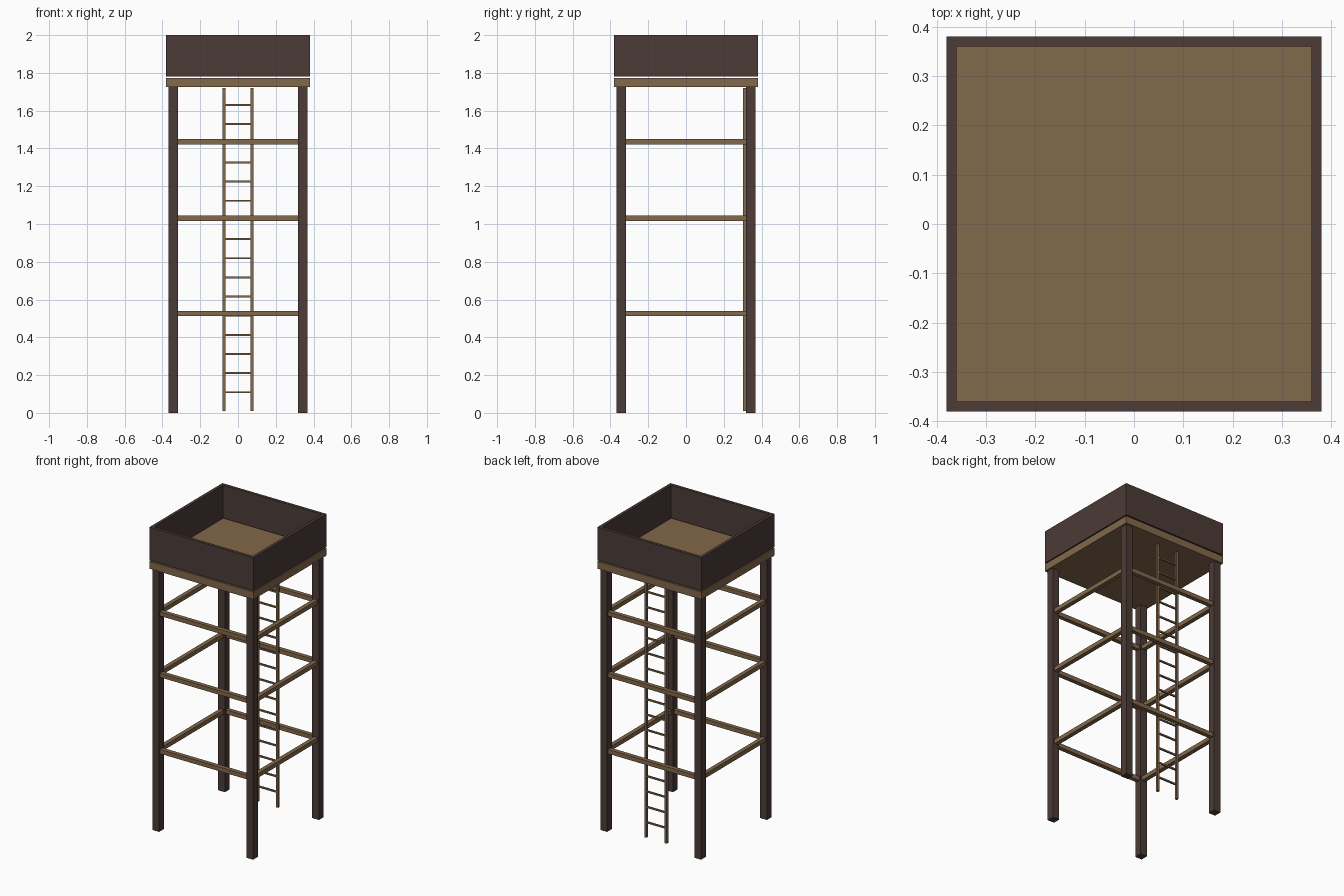
import bpy

default = bpy.data.objects.get("Cube")
if default:
    bpy.data.objects.remove(default, do_unlink=True)


def make_material(name, rgb):
    mat = bpy.data.materials.new(name)
    mat.use_nodes = True
    colour = (*rgb, 1.0)
    mat.diffuse_color = colour
    bsdf = next(n for n in mat.node_tree.nodes if n.type == "BSDF_PRINCIPLED")
    bsdf.inputs["Base Color"].default_value = colour
    return mat


dark_wood = make_material("dark brown wood", (0.072, 0.044, 0.037))
light_wood = make_material("light brown wood", (0.225, 0.140, 0.070))


def box(name, low, high, mat):
    """Axis-aligned box between two corners."""
    bpy.ops.mesh.primitive_cube_add(size=1)
    obj = bpy.context.object
    obj.name = obj.data.name = name
    for v in obj.data.vertices:
        v.co = [h if c > 0 else l for c, l, h in zip(v.co, low, high)]
    obj.data.materials.append(mat)
    return obj


HALF = 0.38           # half width of the platform
FLOOR_BOTTOM, FLOOR_TOP = 1.725, 1.774
WALL_BOTTOM, TOP = 1.781, 2.0
WALL = 0.02
LEG, LEG_HALF = 0.343, 0.0245
INNER = LEG - LEG_HALF
BEAM_HALF = 0.014

# Four square legs
for sx in (-1, 1):
    for sy in (-1, 1):
        side = ("front" if sy < 0 else "back") + ("_left" if sx > 0 else "_right")
        x, y = sx * LEG, sy * LEG
        box(side + "_leg", (x - LEG_HALF, y - LEG_HALF, 0),
            (x + LEG_HALF, y + LEG_HALF, FLOOR_BOTTOM), dark_wood)

# Horizontal braces on all four sides, at three levels
for level, z in enumerate((0.526, 1.03, 1.435), 1):
    z0, z1 = z - BEAM_HALF, z + BEAM_HALF
    for s in (-1, 1):
        a, b = s * LEG - BEAM_HALF, s * LEG + BEAM_HALF
        box(f"{'front' if s < 0 else 'back'}_brace_{level}",
            (-INNER, a, z0), (INNER, b, z1), light_wood)
        box(f"{'right' if s < 0 else 'left'}_brace_{level}",
            (a, -INNER, z0), (b, INNER, z1), light_wood)

# Platform floor
box("platform_floor", (-HALF, -HALF, FLOOR_BOTTOM), (HALF, HALF, FLOOR_TOP), light_wood)

# Parapet walls, raised slightly above the floor
IN = HALF - WALL
for s in (-1, 1):
    a, b = sorted((s * HALF, s * IN))
    box(f"{'front' if s < 0 else 'back'}_wall",
        (-HALF, a, WALL_BOTTOM), (HALF, b, TOP), dark_wood)
    box(f"{'right' if s < 0 else 'left'}_wall",
        (a, -IN, WALL_BOTTOM), (b, IN, TOP), dark_wood)

# Ladder against the inside of the back braces
RAIL_X, RAIL_HALF, LADDER_Y = 0.074, 0.008, 0.31
for s in (-1, 1):
    x = s * RAIL_X
    box(f"ladder_{'right' if s < 0 else 'left'}_rail",
        (x - RAIL_HALF, LADDER_Y - RAIL_HALF, 0.01),
        (x + RAIL_HALF, LADDER_Y + RAIL_HALF, 1.72), light_wood)
RUNG_HALF, REACH = 0.005, RAIL_X - RAIL_HALF
for i in range(16):
    z = 0.109 + 0.1014 * i
    box(f"ladder_rung_{i + 1}", (-REACH, LADDER_Y - RUNG_HALF, z - RUNG_HALF),
        (REACH, LADDER_Y + RUNG_HALF, z + RUNG_HALF), light_wood)
